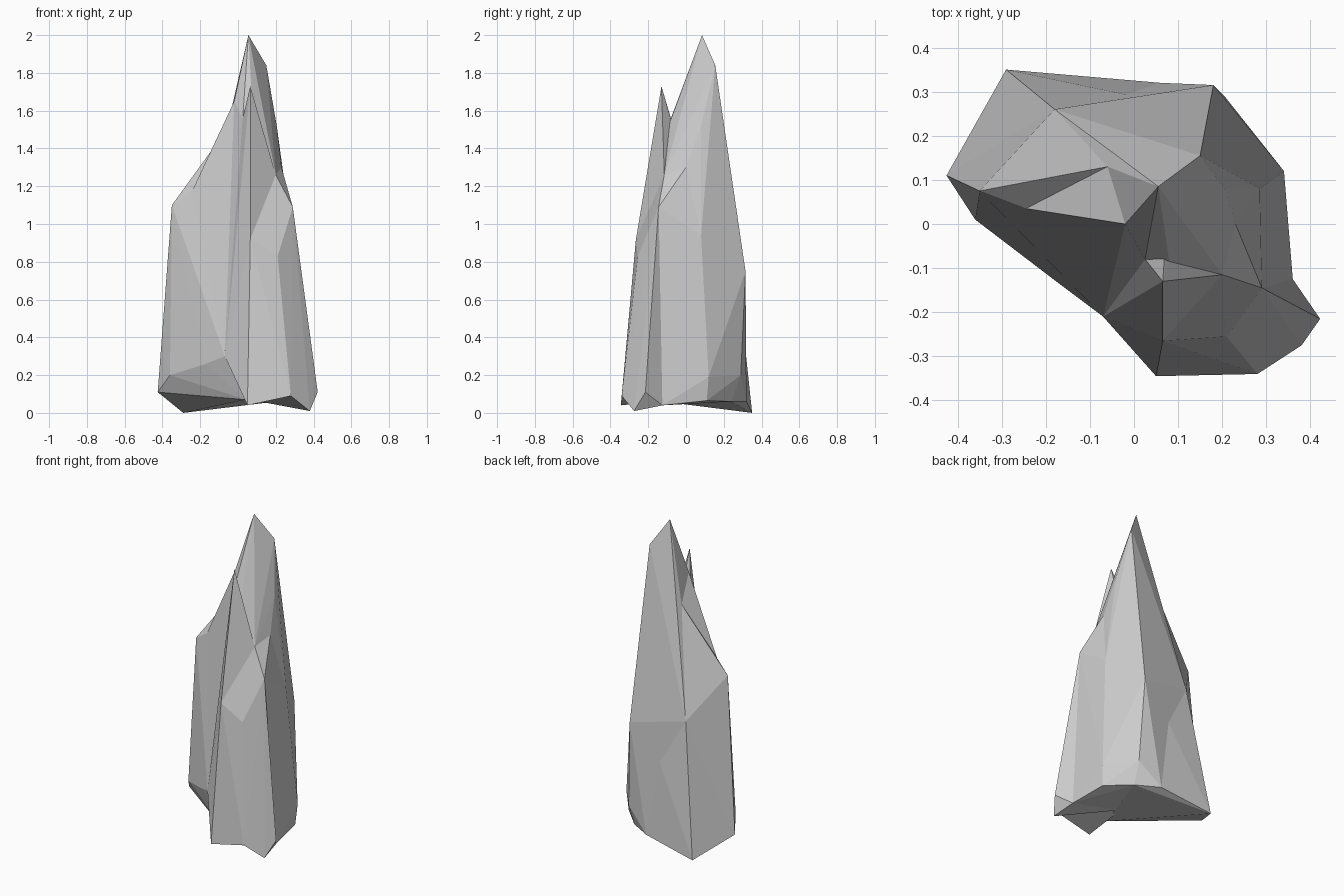
import bpy, bmesh

if "Cube" in bpy.data.objects:
    bpy.data.objects.remove(bpy.data.objects["Cube"])

# Key corners of the rock that several chunks share
TOP, TOP2 = (.055, .085, 2.0), (.15, .155, 1.84)
RIDGE, NOTCH = (-.02, 0, 1.65), (-.06, .13, 1.5)
CLEFT, CLEFT2 = (.025, -.08, 1.56), (.08, -.085, 1.54)
SADDLE, STEP, STEP2 = (.20, -.115, 1.26), (.23, 0, 1.30), (.205, .08, 1.52)
HIP, HIP2 = (.29, -.145, 1.09), (.285, .08, .94)
SHOULDER, SHOULDER2 = (-.35, .075, 1.10), (-.245, .035, 1.17)
BACK_R, BACK_M, BACK_L = (.18, .315, .75), (.07, .275, .71), (-.18, .26, .83)
FOOT_L, FOOT_LM, FOOT_C = (-.425, .11, .11), (-.17, -.135, .26), (-.07, -.21, .30)
FOOT_BR, FOOT_R, FOOT_E = (.205, .29, .20), (.34, .12, .19), (.36, -.125, .04)
UNDER_B, UNDER_M, UNDER_R = (.06, .32, .06), (.20, .24, .06), (.33, .11, .065)
FRONT_L, FRONT_R = (.065, -.265, .92), (.21, -.255, .83)
FOOT_F, FOOT_FL = (.28, -.34, .09), (.05, -.345, .04)
INNER, BASE, UNDER_F = (.08, .08, 1.0), (.06, -.05, .07), (.04, -.2, .07)


def chunk(name, *points):
    """Flat-faced rock chunk: the convex skin around a few corner points."""
    bm = bmesh.new()
    for p in points:
        bm.verts.new(p)
    res = bmesh.ops.convex_hull(bm, input=bm.verts[:])
    junk = {e for key in ("geom_interior", "geom_unused") for e in res[key]
            if isinstance(e, bmesh.types.BMVert)}
    bmesh.ops.delete(bm, geom=[v for v in junk if v.is_valid], context='VERTS')
    bmesh.ops.recalc_face_normals(bm, faces=bm.faces[:])
    me = bpy.data.meshes.new(name)
    bm.to_mesh(me)
    bm.free()
    ob = bpy.data.objects.new(name, me)
    bpy.context.collection.objects.link(ob)
    return ob


# Core with the summit
core = chunk("rock_spire", TOP, TOP2, RIDGE, NOTCH, CLEFT, CLEFT2, SADDLE, STEP, STEP2,
             BACK_R, BACK_M, BACK_L, FOOT_C, FOOT_BR, UNDER_B, UNDER_M, BASE, UNDER_F)
parts = [
    # Left shoulder and the rib that climbs from it to the ridge
    chunk("left_shoulder", SHOULDER, SHOULDER2, NOTCH, BACK_L, FOOT_L,
          (-.36, .01, .20), FOOT_LM, FOOT_C, INNER, BASE, UNDER_F),
    chunk("left_rib", SHOULDER2, RIDGE, NOTCH, FOOT_LM, FOOT_C, INNER, BASE),
    # Flare at the back left, down to the lowest corner
    chunk("back_foot", (-.29, .35, 0), FOOT_L, BACK_L, BACK_M, UNDER_B, UNDER_M, FOOT_C,
          BASE, INNER, UNDER_F),
    # Right flank
    chunk("right_flank", TOP2, STEP2, STEP, HIP2, BACK_R, INNER),
    chunk("right_foot", HIP, HIP2, STEP, SADDLE, BACK_R, FOOT_BR, FOOT_R, FOOT_E,
          UNDER_R, UNDER_M, BASE, INNER),
    # Front spire, its lower panel and its right buttress
    chunk("front_spire", (.065, -.13, 1.73), CLEFT, CLEFT2, SADDLE, FRONT_L,
          FOOT_FL, FOOT_C, BASE, INNER),
    chunk("front_panel", SADDLE, FRONT_L, FRONT_R, FOOT_F, FOOT_FL, BASE, INNER),
    chunk("front_buttress", HIP, SADDLE, FRONT_R, FOOT_F, (.422, -.215, .11),
          (.38, -.275, .01), FOOT_E, BASE, INNER),
]

# Fuse the chunks into one skin
bpy.context.view_layer.objects.active = core
for part in parts:
    mod = core.modifiers.new("fuse", 'BOOLEAN')
    mod.operation, mod.solver, mod.object = 'UNION', 'EXACT', part
    bpy.ops.object.modifier_apply(modifier=mod.name)
    bpy.data.objects.remove(part)
